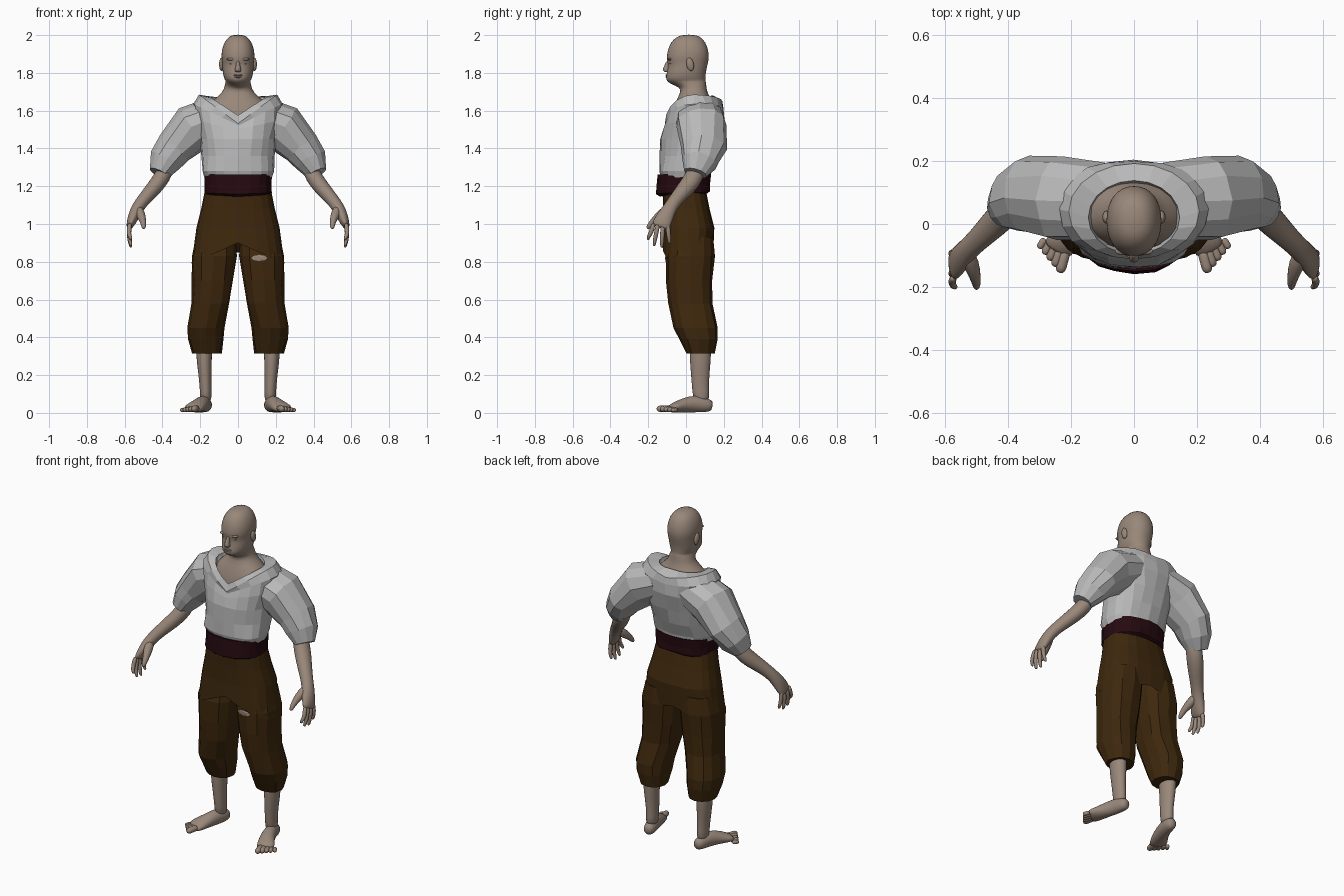
import bpy, bmesh, math, random
from mathutils import Vector, Matrix
from mathutils.bvhtree import BVHTree

random.seed(4)
if "Cube" in bpy.data.objects:
    bpy.data.objects.remove(bpy.data.objects["Cube"])


def material(name, rgb):
    m = bpy.data.materials.new(name)
    m.use_nodes = True
    m.diffuse_color = (*rgb, 1)
    m.node_tree.nodes["Principled BSDF"].inputs["Base Color"].default_value = (*rgb, 1)
    return m


SKIN = material("skin", (0.32, 0.245, 0.195))
LINEN = material("pale linen", (0.49, 0.49, 0.49))
BROWN = material("brown cloth", (0.048, 0.021, 0.004))
WINE = material("dark wine cloth", (0.019, 0.003, 0.005))


def power(v, p):
    return math.copysign(abs(v) ** p, v)


def level(cx, rx, front, back, zf, zs=None, zb=None, n=20, p=0.85, jitter=0):
    """Upright ring; the height may differ at the front, sides and back."""
    zs = zf if zs is None else zs
    zb = zf if zb is None else zb
    pts = []
    for i in range(n):
        a = 2 * math.pi * i / n
        c, s = math.cos(a), math.sin(a)
        end = zf if s < 0 else zb
        pts.append(Vector((cx + rx * power(c, p) + random.uniform(-jitter, jitter),
                           (front + back) / 2 + (back - front) / 2 * power(s, p)
                           + random.uniform(-jitter, jitter),
                           end + (zs - end) * abs(power(c, p)))))
    return pts


def tube(path, n=12, ref=(0, 1, 0)):
    """Rings across a path of (x, y, z, radius along ref, other radius)."""
    pos = [Vector(q[:3]) for q in path]
    rings = []
    for i, q in enumerate(path):
        t = (pos[min(i + 1, len(pos) - 1)] - pos[max(i - 1, 0)]).normalized()
        u = Vector(ref)
        u = (u - t * u.dot(t)).normalized()
        v = t.cross(u)
        rings.append([pos[i] + u * q[3] * math.cos(2 * math.pi * k / n)
                      + v * q[4] * math.sin(2 * math.pi * k / n) for k in range(n)])
    return rings


def finish(name, bm, mat, smooth, mirror):
    mesh = bpy.data.meshes.new(name)
    bmesh.ops.recalc_face_normals(bm, faces=bm.faces)
    for f in bm.faces:
        f.smooth = smooth
    bm.to_mesh(mesh)
    bm.free()
    mesh.materials.append(mat)
    ob = bpy.data.objects.new(name, mesh)
    bpy.context.collection.objects.link(ob)
    if mirror:
        ob.modifiers.new("mirror", "MIRROR").use_mirror_merge = False
    if smooth:
        sub = ob.modifiers.new("rounding", "SUBSURF")
        sub.levels = sub.render_levels = 1
    return ob


def loft(name, parts, mat, smooth=False, mirror=False, caps=(True, True)):
    """Skin each list of rings in parts into one object."""
    bm = bmesh.new()
    for rings in parts:
        rows = [[bm.verts.new(p) for p in r] for r in rings]
        n = len(rows[0])
        for a, b in zip(rows, rows[1:]):
            for i in range(n):
                j = (i + 1) % n
                bm.faces.new((a[i], a[j], b[j], b[i]))
        for use, row in zip(caps, (rows[0], rows[-1])):
            if use:
                bm.faces.new(row)
    return finish(name, bm, mat, smooth, mirror)


def blob(name, loc, size, mirror=True, tilt=0):
    bm = bmesh.new()
    m = Matrix.Translation(loc) @ Matrix.Rotation(tilt, 4, 'X') @ Matrix.Diagonal((*size, 1))
    bmesh.ops.create_uvsphere(bm, u_segments=12, v_segments=8, radius=1, matrix=m)
    return finish(name, bm, SKIN, True, mirror)


# Head, neck and upper chest
head = [(.03, -.025, .055, 2.003), (.063, -.068, .093, 1.98), (.082, -.092, .114, 1.94),
        (.089, -.101, .122, 1.90), (.087, -.104, .121, 1.872), (.083, -.094, .116, 1.847),
        (.083, -.099, .109, 1.82), (.08, -.104, .104, 1.79), (.071, -.109, .103, 1.764),
        (.064, -.09, .104, 1.742, 1.757, 1.76), (.071, -.03, .107, 1.722, 1.735, 1.745),
        (.077, -.028, .111, 1.70), (.135, -.06, .13, 1.635, 1.655, 1.67),
        (.17, -.08, .14, 1.56, 1.61, 1.625), (.17, -.09, .14, 1.48)]
loft("head_and_neck", [[level(0, *r, n=24, p=0.92) for r in head]], SKIN, smooth=True)

# Face
nose = [(.008, -.105, -.08, 1.866), (.011, -.113, -.08, 1.842),
        (.018, -.128, -.08, 1.817), (.018, -.116, -.08, 1.803)]
loft("nose", [[level(0, *r, n=10) for r in nose]], SKIN, smooth=True)
blob("brows", (.034, -.086, 1.873), (.028, .013, .008))
blob("eyes", (.033, -.078, 1.85), (.015, .012, .007))
blob("upper_lip", (0, -.1, 1.788), (.026, .01, .005), mirror=False)
blob("lower_lip", (0, -.1, 1.778), (.022, .01, .005), mirror=False)
blob("ears", (.088, .022, 1.845), (.013, .021, .036), tilt=0.2)

# Shirt body with open collar
shirt = [(.172, -.13, .115, 1.23), (.19, -.142, .125, 1.28), (.19, -.138, .155, 1.36),
         (.20, -.135, .182, 1.45), (.225, -.12, .2, 1.50, 1.55, 1.55),
         (.235, -.108, .203, 1.522, 1.635, 1.612)]
rings = [level(0, *r, jitter=.005) for r in shirt]
collar = [(.207, -.112, .192, 1.532, 1.685, 1.65), (.145, -.096, .138, 1.575, 1.67, 1.682),
          (.137, -.085, .126, 1.56, 1.62, 1.64)]
rings += [level(0, *r, p=1.0) for r in collar]
loft("shirt_body", [rings], LINEN, caps=(True, False))

# Puffed sleeves
sleeve = tube([(.10, .07, 1.572, .125, .11), (.235, .08, 1.513, .133, .13),
               (.335, .088, 1.403, .122, .1), (.385, .07, 1.333, .097, .085),
               (.417, .05, 1.268, .062, .055)], n=12)
for ring in sleeve[1:4]:
    for v in ring:
        v += Vector([random.uniform(-.007, .007) for _ in range(3)])
loft("sleeves", [sleeve], LINEN, mirror=True)

# Sash
sash = [(.172, -.14, .115, 1.145, 1.155, 1.165), (.179, -.157, .13, 1.158, 1.165, 1.175),
        (.178, -.153, .128, 1.21), (.179, -.15, .132, 1.262, 1.264, 1.27),
        (.16, -.13, .115, 1.262)]
loft("sash", [[level(0, *r, jitter=.003) for r in sash]], WINE)

# Breeches: hips with an arched front hem, then two baggy legs
hips = [(.175, -.125, .105, 1.18), (.195, -.12, .125, 1.08), (.22, -.12, .15, .98),
        (.246, -.126, .144, .9, .79, .85), (.1, -.06, .09, .9)]
loft("breeches_hips", [[level(0, *r, p=0.75) for r in hips]], BROWN)
legs = [(.118, .105, -.08, .143, .93), (.126, .12, -.108, .152, .83), (.134, .11, -.105, .142, .70),
        (.147, .102, -.09, .142, .58), (.17, .096, -.065, .17, .45),
        (.17, .092, -.035, .168, .39), (.165, .077, 0, .152, .315)]
leg_rings = [level(*r, n=12, jitter=.004) for r in legs]
breeches = loft("breeches_legs", [leg_rings], BROWN, mirror=True)

# Torn patch of bare skin on the left thigh
mesh = breeches.data
tree = BVHTree.FromPolygons([v.co for v in mesh.vertices], [tuple(p.vertices) for p in mesh.polygons])


def on_leg(x, z):
    return tree.ray_cast(Vector((x, -1, z)), Vector((0, 1, 0)))[0] - Vector((0, .004, 0))


tear = [[on_leg(.113 + s * .043 * math.cos(a * math.pi / 4),
                .82 + s * .016 * math.sin(a * math.pi / 4)) for a in range(8)]
        for s in (1, .5)]
loft("thigh_tear", [tear], SKIN, caps=(False, True))

# Forearms and palms
arm = tube([(.36, .07, 1.33, .045, .04), (.40, .045, 1.25, .052, .046), (.44, .005, 1.195, .05, .044),
            (.495, -.05, 1.135, .038, .036), (.533, -.085, 1.085, .037, .034),
            (.553, -.11, 1.04, .047, .032), (.571, -.132, .995, .051, .021),
            (.576, -.137, .98, .044, .013)])
loft("forearms", [arm], SKIN, smooth=True, mirror=True)

# Fingers and thumb
fingers = []
for y0, y1, tip in ((-.17, -.2, .917), (-.147, -.168, .885), (-.122, -.128, .877), (-.098, -.088, .897)):
    fingers.append(tube([(.572, y0, 1.01, .014, .015), (.58, (y0 + y1) / 2, .95, .013, .013),
                         (.571, y1, tip + .015, .011, .011), (.564, y1, tip - .003, .007, .007)], n=8))
fingers.append(tube([(.538, -.075, 1.095, .026, .026), (.517, -.125, 1.055, .031, .03),
                     (.503, -.17, 1.018, .02, .019), (.499, -.195, .988, .015, .014),
                     (.5, -.206, .975, .008, .008)], n=8))
loft("fingers", fingers, SKIN, smooth=True, mirror=True)

# Shins
shin = tube([(.18, .075, .42, .06, .045), (.18, .076, .30, .06, .044), (.175, .075, .2, .05, .035),
             (.17, .077, .11, .045, .031), (.172, .085, .05, .044, .033)])
loft("shins", [shin], SKIN, smooth=True, mirror=True)

# Feet and toes
foot = tube([(.165, .142, .036, .022, .026), (.168, .115, .04, .036, .038), (.182, .05, .05, .038, .049),
             (.205, -.015, .04, .045, .039), (.232, -.065, .028, .054, .027),
             (.248, -.09, .02, .048, .017)], ref=(1, 0, 0))
loft("feet", [foot], SKIN, smooth=True, mirror=True)
toes = []
for i in range(5):
    k = i / 4
    r = .021 - .007 * k
    base = Vector((.216 + .066 * k, -.08 + .035 * k, r + .003))
    tip = Vector((.236 + .066 * k, -.156 + .078 * k, r))
    toes.append(tube([(*base.lerp(tip, f), r * w, r * w) for f, w in
                      ((0, 1), (.5, .85), (.8, .95), (1, .5))], n=8, ref=(1, 0, 0)))
loft("toes", toes, SKIN, smooth=True, mirror=True)
